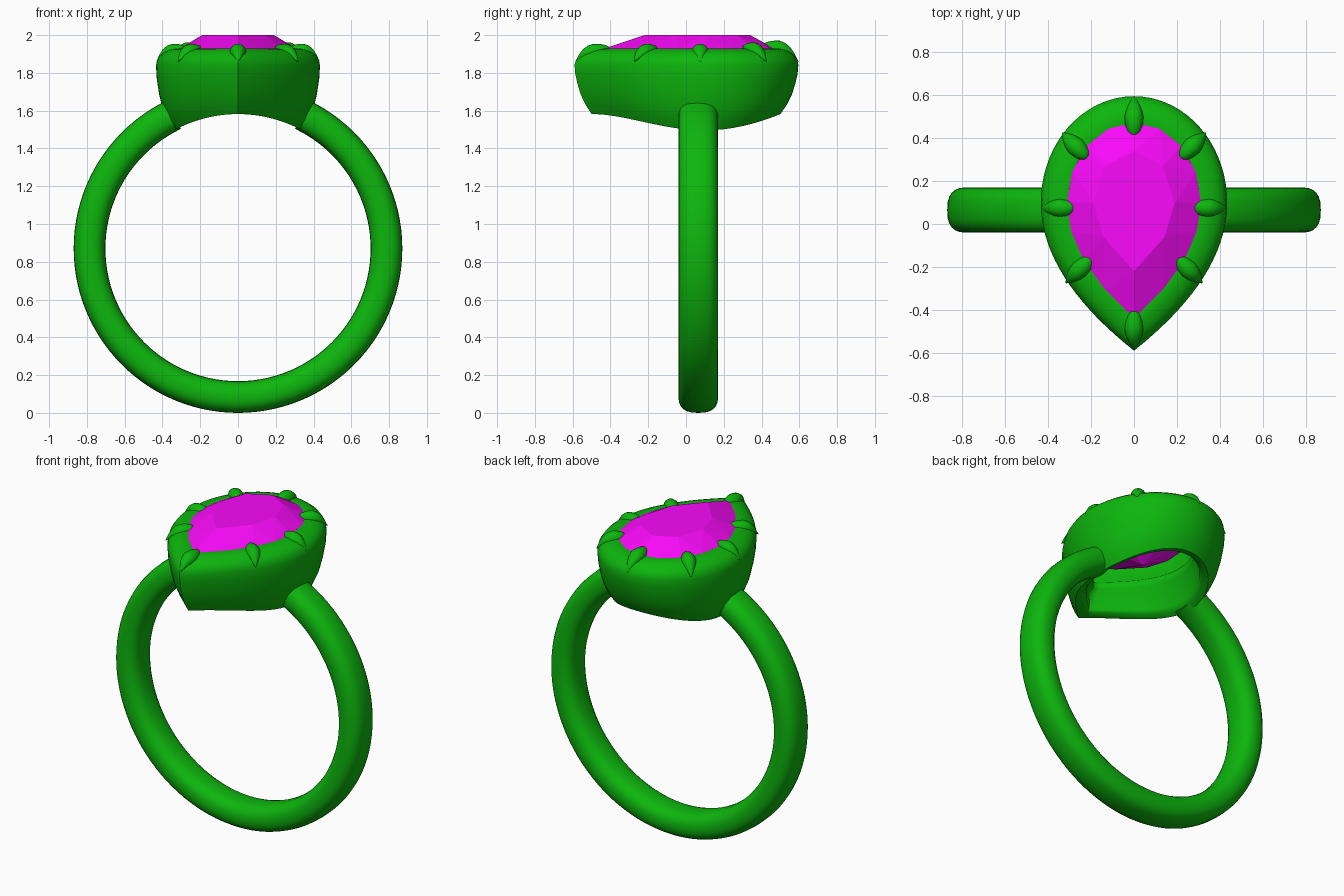
import bpy, bmesh, math
from mathutils import Vector

if "Cube" in bpy.data.objects:
    bpy.data.objects.remove(bpy.data.objects["Cube"])

BAND_Y, BAND_Z = 0.065, 0.87
INNER_R, OUTER_R = 0.702, 0.87


def material(name, color):
    m = bpy.data.materials.new(name)
    m.diffuse_color = color
    m.use_nodes = True
    m.node_tree.nodes["Principled BSDF"].inputs["Base Color"].default_value = m.diffuse_color
    return m


metal = material("green_metal", (0.004, 0.47, 0.004, 1))
magenta = material("magenta_gem", (0.95, 0.003, 0.95, 1))


def make(name, verts, faces, mat, smooth=None):
    bm = bmesh.new()
    vs = [bm.verts.new(v) for v in verts]
    for f in faces:
        bm.faces.new([vs[i] for i in f])
    bmesh.ops.recalc_face_normals(bm, faces=bm.faces)
    me = bpy.data.meshes.new(name)
    bm.to_mesh(me)
    bm.free()
    me.materials.append(mat)
    ob = bpy.data.objects.new(name, me)
    bpy.context.collection.objects.link(ob)
    if smooth:
        bpy.ops.object.select_all(action='DESELECT')
        ob.select_set(True)
        bpy.context.view_layer.objects.active = ob
        bpy.ops.object.shade_smooth_by_angle(angle=math.radians(smooth))
    return ob


def loft(rows, closed=False):
    """Bridge equal rings; cap the ends or join last ring to first."""
    n, m = len(rows[0]), len(rows)
    verts = [v for r in rows for v in r]
    faces = []
    for i in range(m if closed else m - 1):
        a, b = i * n, (i + 1) % m * n
        faces += [(a + k, a + (k + 1) % n, b + (k + 1) % n, b + k) for k in range(n)]
    if not closed:
        faces += [tuple(range(n)), tuple(range((m - 1) * n, m * n))]
    return verts, faces


def pear(a, top, tip, n, c=0.1):
    """Teardrop: half ellipse behind, two parabolas meeting in a point in front."""
    q = n // 4
    half = [(a * math.sin(i / q * math.pi / 2), c + (top - c) * math.cos(i / q * math.pi / 2))
            for i in range(q)]
    half += [(a * (1 - (i / q) ** 2), c + (tip - c) * i / q) for i in range(q)]
    return half + [(0, tip)] + [(-x, y) for x, y in half[:0:-1]]


# Band: rounded section swept round, open where the setting sits
rows = []
gap = math.radians(25.5)
for i in range(97):
    t = gap + (2 * math.pi - 2 * gap) * i / 96
    ring = []
    for k in range(24):
        p = 2 * math.pi * k / 24
        cs, sn = math.cos(p), math.sin(p)
        r = (INNER_R + OUTER_R) / 2 + (OUTER_R - INNER_R) / 2 * math.copysign(abs(cs) ** 0.85, cs)
        y = BAND_Y + 0.105 * math.copysign(abs(sn) ** 0.75, sn)
        ring.append((r * math.sin(t), y, BAND_Z + r * math.cos(t)))
    rows.append(ring)
make("band", *loft(rows), metal, 50)

# Setting: hollow pear-shaped shell, underside curved to follow the finger hole
# (inset, height fraction from curved underside to the widest line)
profile = [(0.095, 0), (0.062, 0.18), (0.035, 0.38), (0.016, 0.6), (0.004, 0.8), (0, 0.97),
           (0.006, 1.07), (0.022, 1.15), (0.045, 1.21), (0.075, 1.25), (0.105, 1.272), (0.13, 1.265),
           (0.145, 1.1), (0.145, 0.75), (0.18, 0.65), (0.18, 0.5),
           (0.15, 0.42), (0.145, 0.06), (0.13, 0)]
rows = []
for i, (d, f) in enumerate(profile):
    ring = []
    tip = 0.95 if i < 6 else 1.28
    for x, y in pear(0.434 - d, 0.595 - d, -0.59 + tip * d, 72):
        low = BAND_Z + math.sqrt(0.712 ** 2 - x * x)
        z = low + f * (1.85 - low) if f <= 1 else 1.85 + (f - 1) * 0.29
        ring.append((x, y, z))
    rows.append(ring)
make("setting", *loft(rows, True), metal, 55)

# Gem: octagonal table, star and kite crown facets, thin girdle, pointed pavilion
table = [(x, y, 2.0) for x, y in pear(0.19, 0.34, -0.22, 8)]
crown = [(x, y, 1.927) for x, y in pear(0.312, 0.472, -0.44, 16)]
girdle = [(x, y, 1.90) for x, y in pear(0.312, 0.472, -0.44, 16)]
pav = [(x, y, 1.76) for x, y in pear(0.17, 0.3, -0.17, 8)]
verts = table + crown + girdle + pav + [(0, 0.08, 1.68)]
faces = [tuple(range(8))]
for i in range(8):
    j, a, b, c = (i + 1) % 8, 2 * i, 2 * i + 1, (2 * i + 2) % 16
    faces += [(i, 8 + a, 8 + b), (i, 8 + b, j), (j, 8 + b, 8 + c),
              (8 + a, 24 + a, 24 + b, 8 + b), (8 + b, 24 + b, 24 + c, 8 + c),
              (24 + a, 40 + i, 24 + b), (40 + i, 40 + j, 24 + b), (24 + b, 40 + j, 24 + c),
              (40 + i, 48, 40 + j)]
make("gem", verts, faces, magenta)


# Prongs: spindle-shaped claws lying across the rim
def prong(name, outer, inner, lift=0.0):
    o, e = Vector((*outer, 0)), Vector((*inner, 0))
    side = (e - o).normalized().cross(Vector((0, 0, 1)))
    rows = []
    for u, z, r in [(0, 1.86, .002), (.1, 1.882, .015), (.22, 1.9, .027), (.36, 1.907, .038),
                    (.52, 1.91, .044), (.7, 1.912, .041), (.85, 1.917, .031),
                    (.95, 1.922, .018), (1, 1.924, .003)]:
        c = o.lerp(e, u) + Vector((0, 0, z + lift * min(1, 2 * u)))
        rows.append([c + side * r * math.cos(k * math.pi / 8)
                     + Vector((0, 0, r * math.sin(k * math.pi / 8))) for k in range(16)])
    make(name, *loft(rows), metal, 60)


prong("prong_back", (0, 0.595), (0, 0.405), 0.017)
prong("prong_front", (0, -0.585), (0, -0.4))
for s, label in ((1, "right"), (-1, "left")):
    prong("prong_back_" + label, (s * 0.335, 0.425), (s * 0.215, 0.305), 0.008)
    prong("prong_side_" + label, (s * 0.432, 0.075), (s * 0.27, 0.075))
    prong("prong_front_" + label, (s * 0.318, -0.275), (s * 0.195, -0.155))
